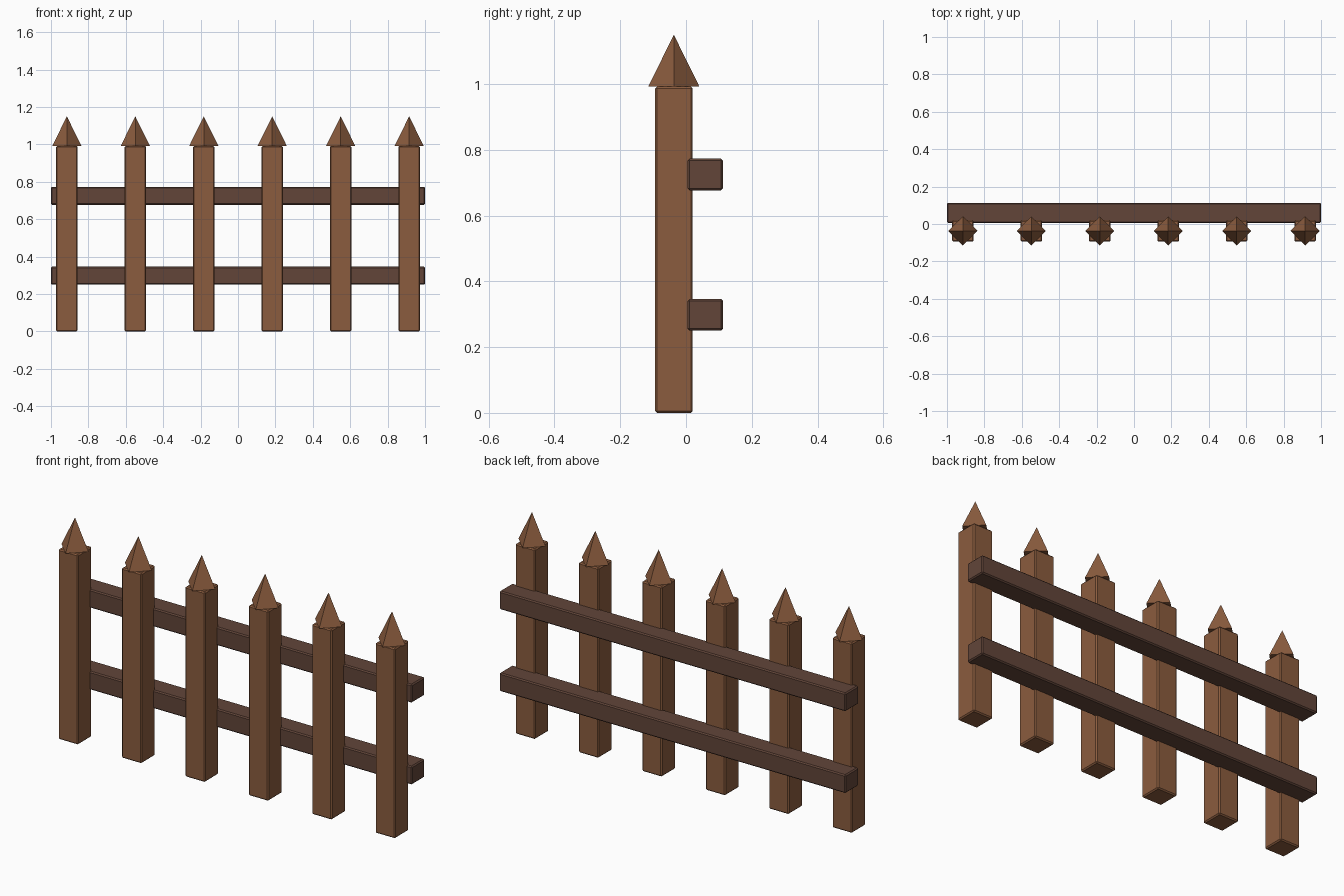
import bpy, math

if "Cube" in bpy.data.objects:
    bpy.data.objects.remove(bpy.data.objects["Cube"])


def material(name, rgb):
    m = bpy.data.materials.new(name)
    linear = [((c / 255 + 0.055) / 1.055) ** 2.4 for c in rgb]
    m.diffuse_color = (*linear, 1)
    m.use_nodes = True
    m.node_tree.nodes["Principled BSDF"].inputs["Base Color"].default_value = m.diffuse_color
    return m


POST_BROWN = material("post brown", (139, 92, 62))
RAIL_BROWN = material("dark rail brown", (98, 69, 57))


def box(name, lo, hi, mat, bevel=0.006):
    """Box between two corners with a small chamfer."""
    bpy.ops.mesh.primitive_cube_add(size=1, location=[(a + b) / 2 for a, b in zip(lo, hi)])
    ob = bpy.context.object
    ob.name = name
    ob.scale = [b - a for a, b in zip(lo, hi)]
    bpy.ops.object.transform_apply(location=False, rotation=False, scale=True)
    ob.data.materials.append(mat)
    mod = ob.modifiers.new("chamfer", 'BEVEL')
    mod.width = bevel
    mod.segments = 1


POST_Y, HALF, POST_H, TIP_H = -0.037, 0.0575, 0.992, 1.15

# Six square posts, each with a pointed four-sided cap turned to a diamond
for i in range(6):
    x = -0.915 + i * 0.366
    box(f"post_{i + 1}", (x - HALF, POST_Y - HALF, 0), (x + HALF, POST_Y + HALF, POST_H), POST_BROWN)
    bpy.ops.mesh.primitive_cone_add(vertices=4, radius1=0.078, radius2=0, depth=TIP_H - POST_H,
                                    location=(x, POST_Y, (TIP_H + POST_H) / 2))
    cap = bpy.context.object
    cap.name = f"post_cap_{i + 1}"
    cap.data.materials.append(POST_BROWN)

# Two rails running behind the posts
for name, z in (("lower_rail", 0.25), ("upper_rail", 0.677)):
    box(name, (-1, 0.005, z), (1, 0.113, z + 0.096), RAIL_BROWN)
